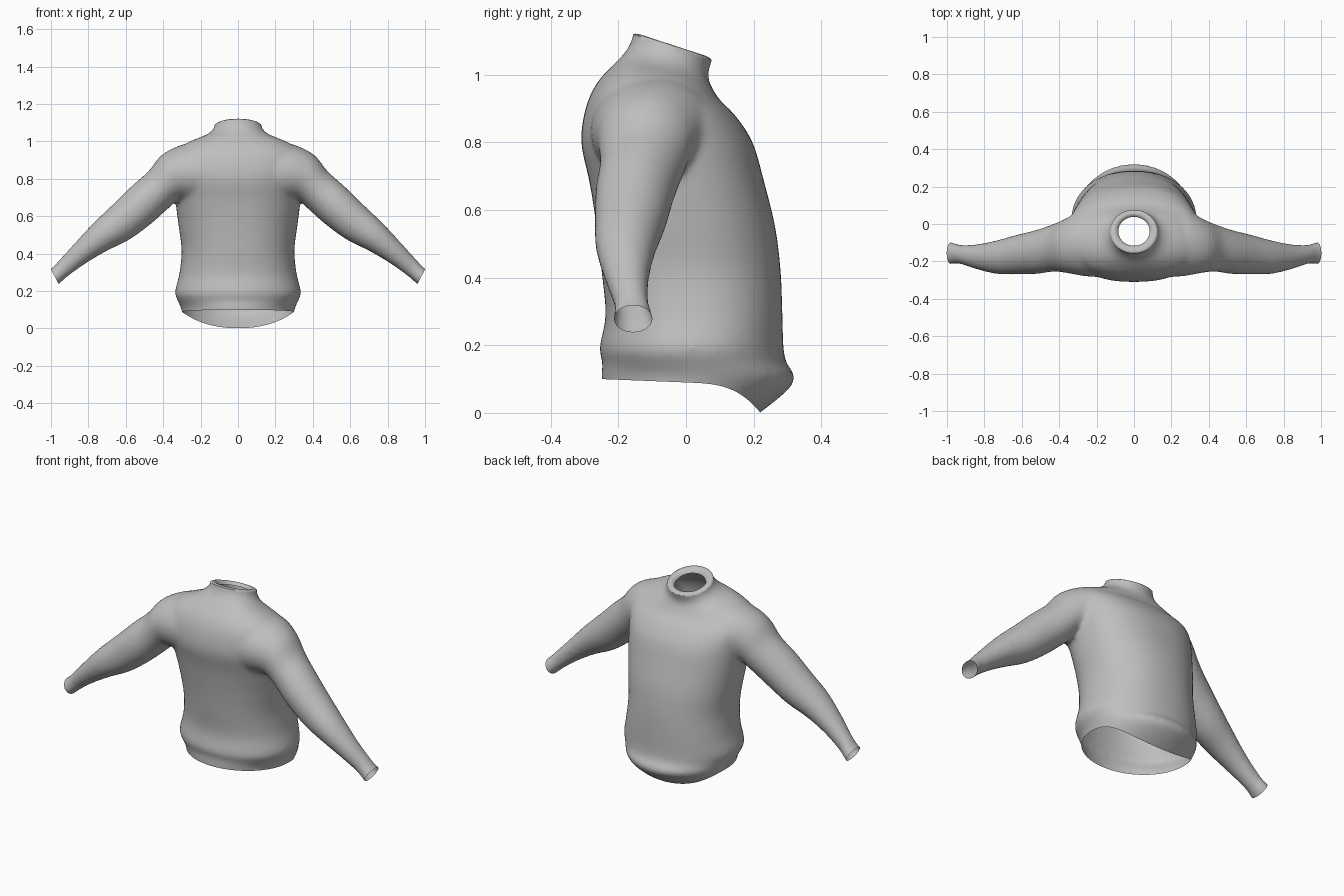
import bpy, bmesh
from math import cos, sin, pi, copysign
from mathutils import Vector

cube = bpy.data.objects.get("Cube")
if cube:
    bpy.data.objects.remove(cube, do_unlink=True)

grey = bpy.data.materials.new("grey knit")
grey.use_nodes = True
colour = (0.52, 0.52, 0.52, 1)
grey.diffuse_color = colour
grey.node_tree.nodes["Principled BSDF"].inputs["Base Color"].default_value = colour

SEGMENTS = 48
STEPS = 5


def flowing(rows):
    """Fill in between the section rows with a smooth spline."""
    rows = [Vector(r) for r in rows]
    ends = [rows[0] * 2 - rows[1]] + rows + [rows[-1] * 2 - rows[-2]]
    out = []
    for a, b, c, d in zip(ends, ends[1:], ends[2:], ends[3:]):
        for k in range(STEPS):
            t = k / STEPS
            out.append(b + (c - a) * (t / 2) + (a * 2 - b * 5 + c * 4 - d) * (t * t / 2)
                       + (b * 3 - a - c * 3 + d) * (t ** 3 / 2))
    return out + [rows[-1]]


def ring(bm, p, q, half, power):
    """Rounded cross-section spanning p to q, with half as its other half axis."""
    mid, arm = (p + q) / 2, (p - q) / 2
    verts = []
    for i in range(SEGMENTS):
        a = 2 * pi * i / SEGMENTS
        c, s = (copysign(abs(f) ** (2 / power), f) for f in (cos(a), sin(a)))
        verts.append(bm.verts.new(mid + arm * c + half * s))
    return verts


def loft(bm, rings):
    """Closed skin through a list of cross-sections."""
    faces = [bm.faces.new(rings[0]), bm.faces.new(rings[-1])]
    for a, b in zip(rings, rings[1:]):
        for i in range(SEGMENTS):
            j = (i + 1) % SEGMENTS
            faces.append(bm.faces.new((a[i], a[j], b[j], b[i])))
    bmesh.ops.recalc_face_normals(bm, faces=faces)


# Torso sections: front y, front z, back y, back z, half width, squareness
torso = [
    (-.24, -.06, .14, -.06, .27, 2), (-.25, .10, .315, .083, .30, 2),
    (-.246, .15, .295, .15, .323, 2.1), (-.256, .19, .288, .2, .337, 2.1),
    (-.238, .29, .285, .3, .313, 2.2), (-.25, .42, .28, .42, .302, 2.2),
    (-.265, .55, .264, .55, .318, 2.2), (-.285, .68, .232, .68, .335, 2.3),
    (-.31, .80, .197, .80, .35, 2.4), (-.297, .90, .145, .88, .36, 2.4),
    (-.267, .97, .10, .925, .335, 2.3), (-.225, 1.02, .075, .965, .265, 2.2),
    (-.185, 1.06, .064, 1.0, .17, 2.1), (-.158, 1.11, .075, 1.035, .128, 2),
    (-.155, 1.18, .09, 1.1, .128, 2)]

# Sleeve sections: upper x, upper z, lower x, lower z, front y, back y
sleeve = [
    (.15, 1.0, .1, .66, -.285, .10), (.29, .985, .22, .67, -.28, .085),
    (.405, .93, .315, .685, -.262, .03), (.48, .84, .385, .63, -.255, -.002),
    (.57, .76, .47, .555, -.267, -.032), (.67, .662, .58, .475, -.27, -.058),
    (.77, .567, .70, .415, -.267, -.088), (.87, .46, .81, .35, -.242, -.108),
    (.95, .372, .91, .278, -.214, -.11), (1.0, .32, .96, .235, -.216, -.096),
    (1.06, .285, 1.02, .20, -.218, -.088)]

bm = bmesh.new()
loft(bm, [ring(bm, Vector((0, yf, zf)), Vector((0, yb, zb)), Vector((w, 0, 0)), power)
          for yf, zf, yb, zb, w, power in flowing(torso)])
for side in (1, -1):
    loft(bm, [ring(bm, Vector((side * ux, (f + b) / 2, uz)),
                   Vector((side * lx, (f + b) / 2, lz)),
                   Vector((0, (b - f) / 2, 0)), 2)
              for ux, uz, lx, lz, f, b in flowing(sleeve)])
mesh = bpy.data.meshes.new("sweater")
bm.to_mesh(mesh)
bm.free()
sweater = bpy.data.objects.new("sweater", mesh)
bpy.context.collection.objects.link(sweater)

# Fuse torso and sleeves into one soft skin
fuse = sweater.modifiers.new("fuse", 'REMESH')
fuse.mode = 'VOXEL'
fuse.voxel_size = 0.012
soften = sweater.modifiers.new("soften", 'SMOOTH')
soften.factor = 0.5
soften.iterations = 12
skin = bpy.data.meshes.new_from_object(
    sweater.evaluated_get(bpy.context.evaluated_depsgraph_get()))
sweater.modifiers.clear()

bm = bmesh.new()
bm.from_mesh(skin)


def cut(point, normal):
    """Open the skin at a plane and return the new rim edges."""
    geom = bm.verts[:] + bm.edges[:] + bm.faces[:]
    result = bmesh.ops.bisect_plane(bm, geom=geom, plane_co=point, plane_no=normal,
                                    clear_outer=True)
    return [e for e in result["geom_cut"] if isinstance(e, bmesh.types.BMEdge)]


def hem_height(y):
    return .1 - .04 * (y + .25) - 12 * max(y, 0) ** 3.3


# Cuffs
for side in (1, -1):
    cut((side * .98, 0, .2775), (side * .88, 0, -.47))

# Curved hem, cut flat while the skin is sheared
for v in bm.verts:
    v.co.z -= hem_height(v.co.y)
cut((0, 0, 0), (0, 0, -1))
for v in bm.verts:
    v.co.z += hem_height(v.co.y)

# Collar with an inward rolled rim
centre = Vector((0, -.036, 1.08))
rim = cut(centre, (0, .31, .95))
for scale, lift in ((.95, .004), (.9, .003), (.86, -.004), (.9, -.015)):
    geom = bmesh.ops.extrude_edge_only(bm, edges=rim)["geom"]
    for v in (g for g in geom if isinstance(g, bmesh.types.BMVert)):
        v.co = centre + (v.co - centre) * scale + Vector((0, 0, lift))
    rim = [e for e in geom if isinstance(e, bmesh.types.BMEdge)
           and len(e.link_faces) == 1]
bmesh.ops.recalc_face_normals(bm, faces=bm.faces)
bm.to_mesh(skin)
bm.free()

sweater.data = skin
skin.materials.clear()
skin.materials.append(grey)
bpy.ops.object.select_all(action='DESELECT')
sweater.select_set(True)
bpy.context.view_layer.objects.active = sweater
bpy.ops.object.shade_smooth_by_angle(angle=1.0)
